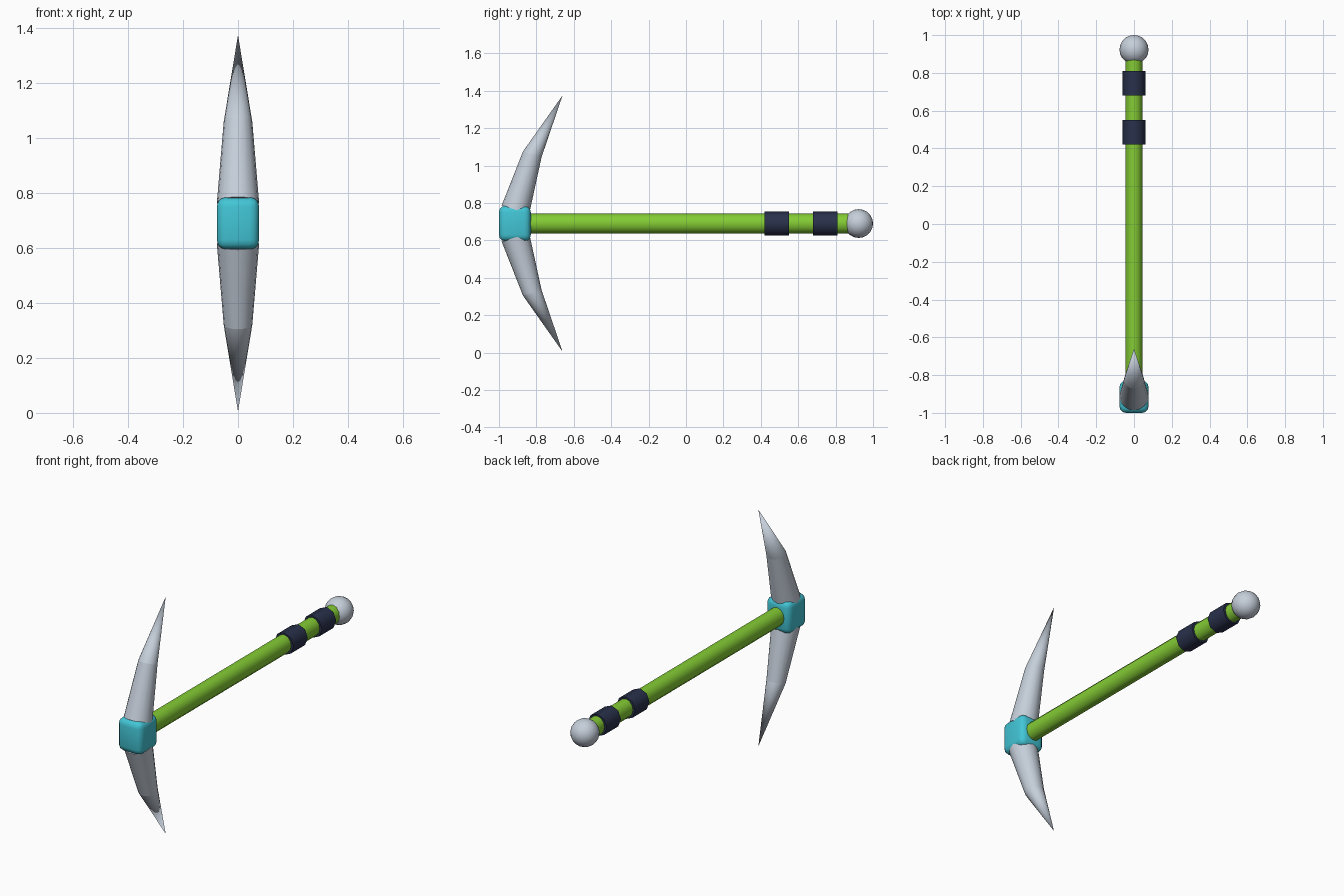
import bpy, bmesh, math
from mathutils import Matrix, Vector

cube = bpy.data.objects.get("Cube")
if cube:
    bpy.data.objects.remove(cube)

MID = 0.69  # height of the handle axis


def material(name, rgb):
    m = bpy.data.materials.new(name)
    m.use_nodes = True
    m.diffuse_color = (*rgb, 1)
    m.node_tree.nodes["Principled BSDF"].inputs["Base Color"].default_value = (*rgb, 1)
    return m


steel = material("pale steel", (0.56, 0.62, 0.70))
green = material("lime green", (0.23, 0.60, 0.035))
teal = material("teal", (0.055, 0.56, 0.67))
navy = material("dark navy", (0.022, 0.03, 0.07))


def finish(name, bm, mat, angle=60):
    bmesh.ops.recalc_face_normals(bm, faces=bm.faces)
    mesh = bpy.data.meshes.new(name)
    bm.to_mesh(mesh)
    bm.free()
    mesh.materials.append(mat)
    ob = bpy.data.objects.new(name, mesh)
    bpy.context.collection.objects.link(ob)
    bpy.ops.object.select_all(action='DESELECT')
    bpy.context.view_layer.objects.active = ob
    ob.select_set(True)
    bpy.ops.object.shade_smooth_by_angle(angle=math.radians(angle))
    return ob


def rod(name, mat, y0, y1, rx, rz, sides):
    """Tube along y with an oval section."""
    bm = bmesh.new()
    bmesh.ops.create_cone(bm, cap_ends=True, segments=sides, radius1=1, radius2=1, depth=y1 - y0)
    bm.transform(Matrix.Translation((0, (y0 + y1) / 2, MID))
                 @ Matrix.Diagonal((rx, 1, rz, 1)) @ Matrix.Rotation(math.pi / 2, 4, 'X'))
    return finish(name, bm, mat)


def blade_part(name, start, end, r0, r1, side):
    """Tapered piece between two (y, height) points; a zero end radius gives a point."""
    bm = bmesh.new()
    axis = Vector((0, 0.29, 0.957))
    across = axis.cross(Vector((1, 0, 0)))

    def ring(point, r):
        c = Vector((0, *point))
        if r == 0:
            return [bm.verts.new(c)]
        turns = [i * math.tau / 16 for i in range(16)]
        return [bm.verts.new(c + r * (Vector((math.cos(t), 0, 0)) + across * math.sin(t)))
                for t in turns]

    a, b = ring(start, r0), ring(end, r1)
    for i in range(16):
        j = (i + 1) % 16
        bm.faces.new((a[i], a[j], b[j], b[i]) if r1 else (a[i], a[j], b[0]))
    bm.faces.new(a)
    if r1:
        bm.faces.new(b)
    bm.transform(Matrix.Translation((0, 0, MID)) @ Matrix.Diagonal((1, 1, side, 1)))
    return finish(name, bm, steel)


# Handle and grip bands
rod("handle", green, -0.92, 0.90, 0.046, 0.053, 12)
rod("inner_grip_band", navy, 0.42, 0.55, 0.061, 0.064, 8)
rod("outer_grip_band", navy, 0.68, 0.81, 0.061, 0.064, 8)

# Pommel ball
bm = bmesh.new()
bmesh.ops.create_uvsphere(bm, u_segments=16, v_segments=10, radius=0.077)
bm.transform(Matrix.Translation((0, 0.923, MID)) @ Matrix.Rotation(math.pi / 2, 4, 'X'))
finish("pommel", bm, steel)

# Rounded head block
bm = bmesh.new()
bmesh.ops.create_cube(bm, size=1)
bm.transform(Matrix.Translation((0, -0.915, MID)) @ Matrix.Diagonal((0.154, 0.17, 0.19, 1)))
bmesh.ops.bevel(bm, geom=bm.edges[:], offset=0.034, segments=3, profile=0.5, affect='EDGES')
finish("head_block", bm, teal)

# Curved spikes above and below the head block
base, bend, tip = (-0.912, 0.074), (-0.822, 0.37), (-0.66, 0.685)
for label, side in (("upper", 1), ("lower", -1)):
    blade_part(label + "_blade", base, bend, 0.077, 0.052, side)
    blade_part(label + "_blade_tip", bend, tip, 0.052, 0, side)
